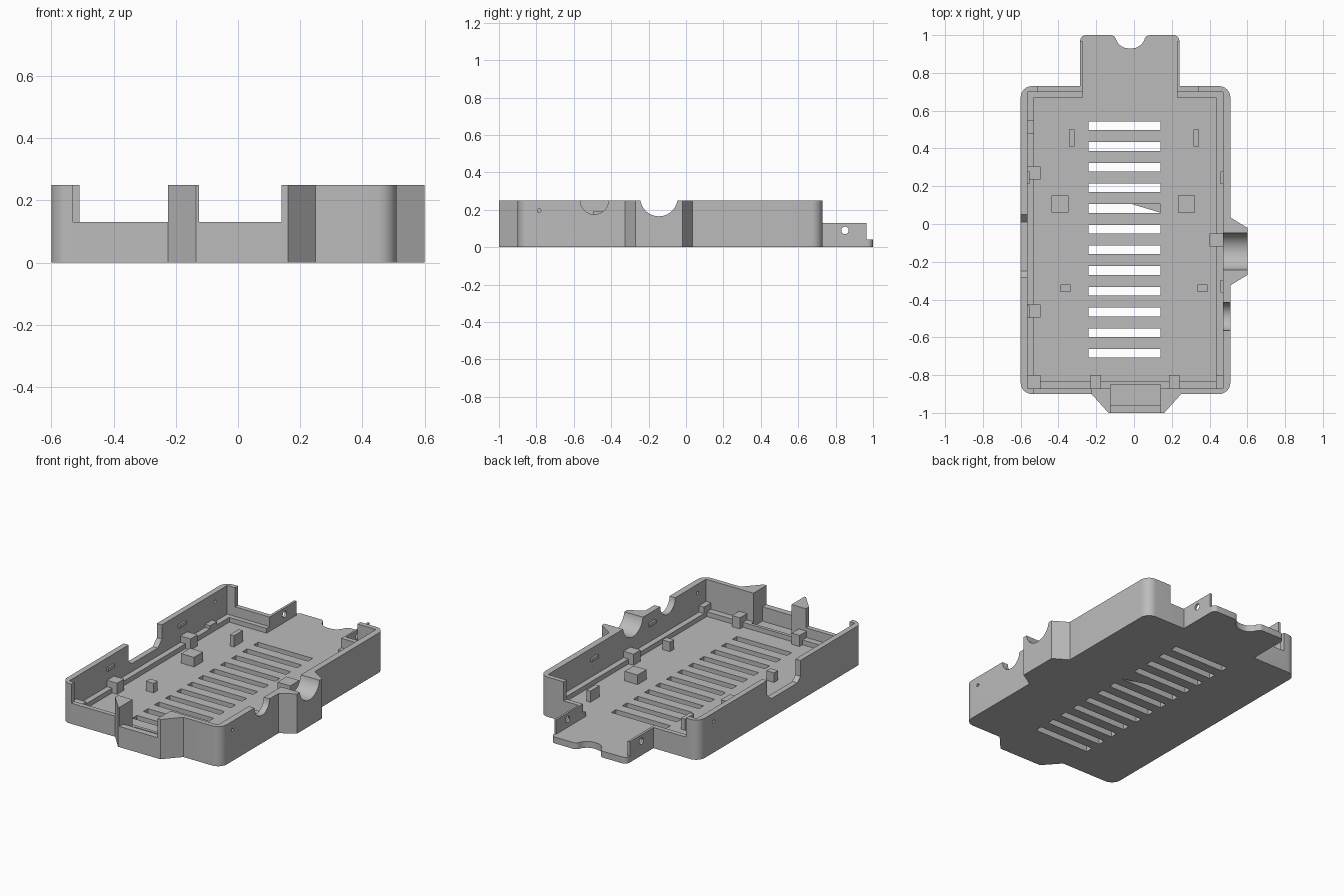
import bpy, bmesh, math
from mathutils import Vector, Matrix

if "Cube" in bpy.data.objects:
    bpy.data.objects.remove(bpy.data.objects["Cube"])

grey = bpy.data.materials.new("plain grey plastic")
grey.use_nodes = True
colour = (0.5, 0.5, 0.5, 1)
grey.diffuse_color = colour
grey.node_tree.nodes["Principled BSDF"].inputs["Base Color"].default_value = colour


def make(name, bm):
    bmesh.ops.recalc_face_normals(bm, faces=bm.faces)
    mesh = bpy.data.meshes.new(name)
    bm.to_mesh(mesh)
    bm.free()
    obj = bpy.data.objects.new(name, mesh)
    mesh.materials.append(grey)
    bpy.context.scene.collection.objects.link(obj)
    return obj


def rounded(corners, steps=8):
    """Polygon outline from (x, y, fillet radius) corners."""
    out = []
    for i, (x, y, r) in enumerate(corners):
        p = Vector((x, y))
        if r == 0:
            out.append(p)
            continue
        a = (Vector(corners[i - 1][:2]) - p).normalized()
        b = (Vector(corners[(i + 1) % len(corners)][:2]) - p).normalized()
        half = a.angle(b) / 2
        centre = p + (a + b).normalized() * r / math.sin(half)
        start = p + a * r / math.tan(half) - centre
        end = p + b * r / math.tan(half) - centre
        turn = start.angle_signed(end)
        for k in range(steps + 1):
            out.append(centre + Matrix.Rotation(-turn * k / steps, 2) @ start)
    return out


def prism(name, points, low, high, axis="z"):
    """Extrude an outline along z, or a (y, z) outline along x."""
    bm = bmesh.new()
    place = (lambda p: (p[0], p[1], low)) if axis == "z" else (lambda p: (low, p[0], p[1]))
    face = bm.faces.new([bm.verts.new(place(p)) for p in points])
    new = bmesh.ops.extrude_face_region(bm, geom=[face])["geom"]
    shift = (0, 0, high - low) if axis == "z" else (high - low, 0, 0)
    bmesh.ops.translate(bm, vec=shift, verts=[v for v in new if isinstance(v, bmesh.types.BMVert)])
    return make(name, bm)


def box(name, x0, x1, y0, y1, z0, z1):
    return prism(name, [(x0, y0), (x1, y0), (x1, y1), (x0, y1)], z0, z1)


def cylinder_x(name, y, z, r, x0, x1, n=32):
    ring = [(y + r * math.cos(math.tau * k / n), z + r * math.sin(math.tau * k / n)) for k in range(n)]
    return prism(name, ring, x0, x1, "x")


def cut(obj, cutter):
    mod = obj.modifiers.new("cut", "BOOLEAN")
    mod.operation, mod.solver, mod.object = "DIFFERENCE", "EXACT", cutter
    mesh = bpy.data.meshes.new_from_object(obj.evaluated_get(bpy.context.evaluated_depsgraph_get()))
    obj.modifiers.clear()
    obj.data = mesh
    bpy.data.objects.remove(cutter)


# Tray outline with front bulge, side bulge and rear tongue
tray = prism("tray", rounded([
    (-.60, -.90, .06), (-.225, -.90, 0), (-.135, -1, 0), (.16, -1, 0), (.25, -.90, 0),
    (.51, -.90, .06), (.51, -.325, 0), (.60, -.27, 0), (.60, -.02, 0), (.51, .035, 0),
    (.51, .73, .06), (.24, .73, 0), (.24, 1, .03), (.065, 1, .03), (.035, .93, .07),
    (-.075, .93, .07), (-.105, 1, .03), (-.285, 1, .03), (-.285, .73, 0), (-.60, .73, .06)]), 0, .25)

FLOOR, LEDGE, LOW, TOP = .04, .07, .13, .4
for bounds in [
    (-.565, .47, -.87, .70, LEDGE),      # cavity above the ledge
    (-.53, .435, -.83, .67, FLOOR),      # cavity down to the floor
    (-.125, .14, -.96, -.85, FLOOR),     # front bulge pocket
    (-.125, .14, -1.1, -.85, LOW),       # front bulge opening
    (-.53, -.225, -1.1, -.85, LOW),      # front wall opening
    (-.27, .228, .6, 1.1, FLOOR),        # rear opening
    (-.51, .34, .69, 1.1, LOW),          # lowered rear wall and tabs
    (-.4, .34, .965, 1.1, FLOOR),        # bare end of the tongue
]:
    cut(tray, box("cutter", *bounds, TOP))

# Side wall openings
cut(tray, cylinder_x("cutter", -.145, .265, .10, .44, .7))
cut(tray, cylinder_x("cutter", -.49, .25, .075, .44, .55))
cut(tray, prism("cutter", [(-.28, TOP), (-.28, .15), (-.25, .12), (.01, .12), (.05, .16), (.05, TOP)],
                -.7, -.55, "x"))

# Small holes in the walls and rear tabs
cut(tray, cylinder_x("cutter", -.785, .195, .01, .44, .55, 16))
cut(tray, cylinder_x("cutter", .58, .195, .01, -.7, -.55, 16))
cut(tray, cylinder_x("cutter", .85, .09, .02, -.4, .4, 24))

# Floor vents
for i in range(12):
    y = .52 - i * .1095
    cut(tray, box("cutter", -.24, .14, y - .023, y + .023, -.1, .1))

bpy.context.view_layer.objects.active = tray
tray.select_set(True)
bpy.ops.object.shade_smooth_by_angle(angle=math.radians(30))

# Sliver across one vent
prism("vent_web", [(-.01, .105), (.14, .06), (.14, .105)], 0, .004)

# Floor posts, mirrored about the board centre line
for side, word in ((-1, "right"), (1, "left")):
    for part, x, y, w, d, h in [("square_post", .335, .105, .09, .09, .10),
                                ("rear_rib", .33, .455, .028, .09, .11),
                                ("front_peg", .362, -.34, .053, .04, .10)]:
        cx = side * x - (.058 if part == "square_post" else .004)
        if part != "square_post":
            cx += .004
        box(f"{word}_{part}", cx - w / 2, cx + w / 2, y - d / 2, y + d / 2, FLOOR, h)

# Support blocks standing on the ledge
for i, (x0, x1, y0, y1) in enumerate([
        (-.565, -.495, .235, .305), (-.565, -.495, -.495, -.425), (.40, .47, -.12, -.05),
        (-.565, -.495, -.87, -.80), (-.23, -.175, -.87, -.80), (.185, .24, -.87, -.80),
        (.435, .47, -.87, -.80)]):
    box(f"ledge_block_{i + 1}", x0, x1, y0, y1, FLOOR, .11)
box("ledge_step", -.565, -.53, .48, .55, LEDGE, .09)

# Snap ridges inside the walls
for i, (x0, x1, y) in enumerate([(-.567, -.553, .245), (-.567, -.553, -.465),
                                 (.458, .472, .245), (.458, .472, -.33)]):
    box(f"snap_ridge_{i + 1}", x0, x1, y - .033, y + .033, .17, .19)
